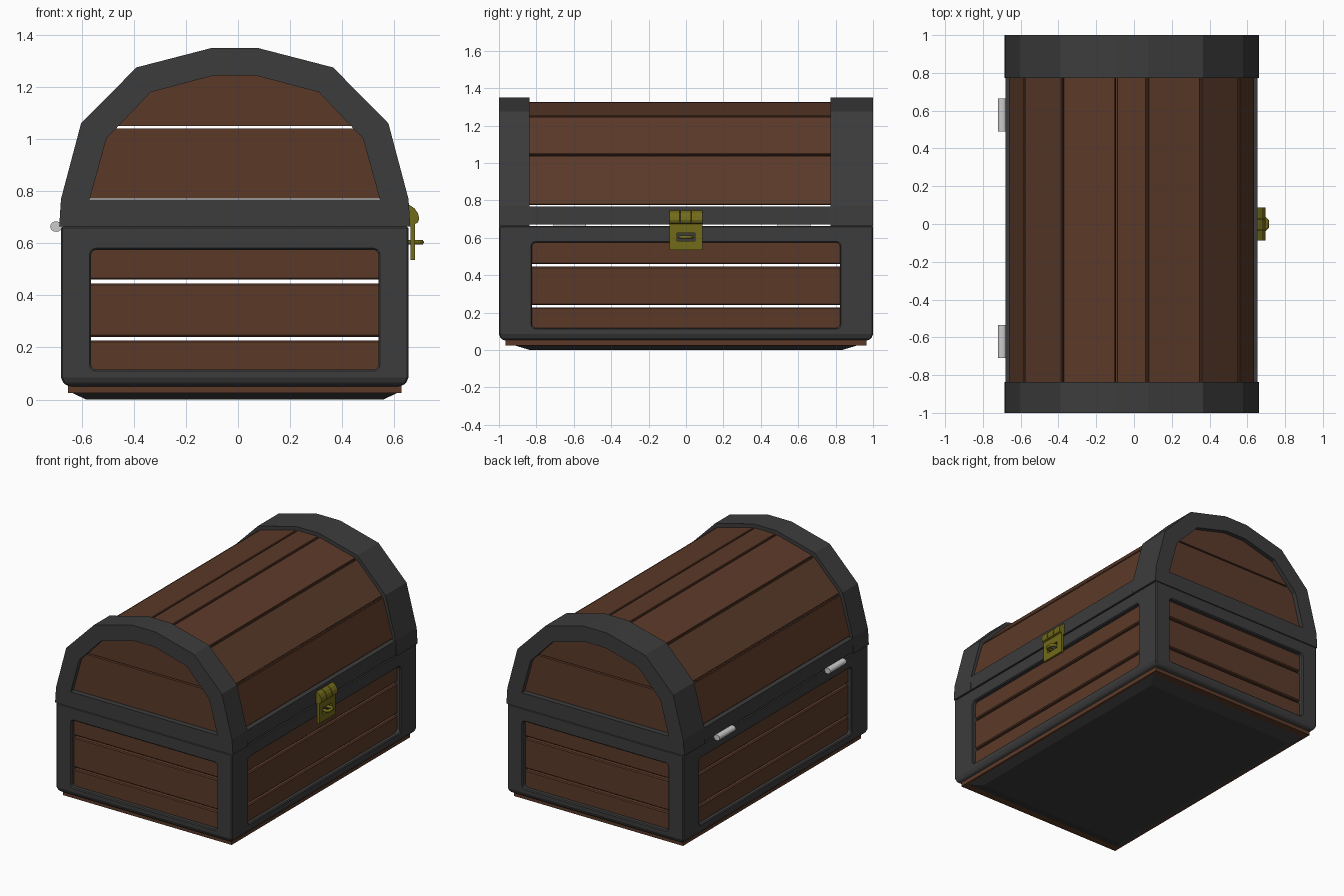
import bpy, bmesh, math
from mathutils import Vector

if "Cube" in bpy.data.objects:
    bpy.data.objects.remove(bpy.data.objects["Cube"])

CX = -0.0125          # chest body centre in x


def material(name, rgb):
    m = bpy.data.materials.new(name)
    m.diffuse_color = (*rgb, 1)
    m.use_nodes = True
    m.node_tree.nodes["Principled BSDF"].inputs["Base Color"].default_value = m.diffuse_color
    return m


IRON = material("dark_iron", (0.045, 0.045, 0.045))
WOOD = material("brown_wood", (0.105, 0.042, 0.022))
BRASS = material("brass", (0.17, 0.145, 0.01))


def finish(name, bm, mat):
    bmesh.ops.recalc_face_normals(bm, faces=bm.faces)
    me = bpy.data.meshes.new(name)
    bm.to_mesh(me)
    bm.free()
    ob = bpy.data.objects.new(name, me)
    bpy.context.collection.objects.link(ob)
    if mat:
        me.materials.append(mat)
    return ob


def box(name, x, y, z, mat=None, bevel=0, pick=None, segments=1):
    """Box from ranges; pick chooses which edges get the bevel."""
    bm = bmesh.new()
    bmesh.ops.create_cube(bm, size=1)
    for v in bm.verts:
        v.co = Vector([(a + b) / 2 + c * (b - a) for c, (a, b) in zip(v.co, (x, y, z))])
    if bevel:
        edges = [e for e in bm.edges if pick is None or pick(*(v.co for v in e.verts))]
        bmesh.ops.bevel(bm, geom=edges, offset=bevel, segments=segments, profile=0.5, affect='EDGES')
    return finish(name, bm, mat)


def prism(name, pts, y0, y1, mat):
    """Extrude an (x, z) outline from y0 to y1."""
    bm = bmesh.new()
    f = bm.faces.new([bm.verts.new((px, y0, pz)) for px, pz in pts])
    ext = bmesh.ops.extrude_face_region(bm, geom=[f])
    bmesh.ops.translate(bm, vec=(0, y1 - y0, 0),
                        verts=[g for g in ext['geom'] if isinstance(g, bmesh.types.BMVert)])
    return finish(name, bm, mat)


def apply_all(ob):
    bpy.context.view_layer.objects.active = ob
    for m in list(ob.modifiers):
        bpy.ops.object.modifier_apply(modifier=m.name)


def cut(ob, cutter):
    m = ob.modifiers.new("cut", 'BOOLEAN')
    m.operation, m.solver, m.object = 'DIFFERENCE', 'EXACT', cutter
    apply_all(ob)
    bpy.data.objects.remove(cutter)


def soften(ob, width):
    m = ob.modifiers.new("bevel", 'BEVEL')
    m.width, m.segments, m.limit_method = width, 1, 'ANGLE'
    apply_all(ob)


def span(half):
    return (CX - half, CX + half)


# --- base frame: hollow iron shell with four windows
frame = box("base_frame", span(0.667), (-1, 1), (0.05, 0.664), IRON, 0.035,
            lambda a, b: a.z < 0.06 and b.z < 0.06, 2)
cut(frame, box("inner", span(0.585), (-0.915, 0.915), (-0.2, 0.9)))
cut(frame, box("window_y", span(0.552), (-1.5, 1.5), (0.115, 0.575), None, 0.018,
               lambda a, b: abs(a.y - b.y) > 1, 2))
cut(frame, box("window_x", (-1.5, 1.5), (-0.823, 0.823), (0.118, 0.575), None, 0.018,
               lambda a, b: abs(a.x - b.x) > 1, 2))
soften(frame, 0.006)

# --- base planks behind the windows, with open gaps
for i, z in enumerate([(0.07, 0.227), (0.241, 0.446), (0.46, 0.62)]):
    for s, side in ((1, "a"), (-1, "b")):
        xs = sorted((CX + s * 0.575, CX + s * 0.64))
        box(f"side_plank_{side}{i}", xs, (-0.96, 0.96), z, WOOD, 0.006)
        ys = sorted((s * 0.91, s * 0.97))
        box(f"end_plank_{side}{i}", span(0.62), ys, z, WOOD, 0.006)

# --- floor and bottom plate
box("floor_board", span(0.64), (-0.965, 0.965), (0.025, 0.07), WOOD)
bottom = box("bottom_plate", span(0.625), (-0.92, 0.92), (0, 0.026), IRON)
for v in bottom.data.vertices:
    if v.co.z < 0.01:
        v.co.x = CX + (v.co.x - CX) * 0.912
        v.co.y *= 0.905


# --- lid profiles, half outlines mirrored about the chest centre
def arch(half):
    return [(CX - a, b) for a, b in half] + [(CX + a, b) for a, b in reversed(half)]


outer = arch([(0.667, 0.77), (0.59, 1.06), (0.3775, 1.275), (0.0875, 1.35)])
inner = arch([(0.5575, 0.766), (0.4925, 1.002), (0.3225, 1.18), (0.0775, 1.245)])
plank_out = arch([(0.648, 0.772), (0.57, 1.045), (0.367, 1.252), (0.083, 1.325)])
plank_in = arch([(0.595, 0.772), (0.53, 1.022), (0.342, 1.21), (0.078, 1.28)])

# --- iron arches with their lower bars
for name, y0, y1 in (("front", -1, -0.836), ("back", 0.772, 1)):
    foot_l, foot_r = (CX - 0.674, 0.664), (CX + 0.674, 0.664)
    band = [foot_l] + outer + [foot_r, (CX + 0.5575, 0.664)] + inner[::-1] + [(CX - 0.5575, 0.664)]
    prism(f"{name}_lid_arch", band, y0, y1, IRON)
    s = -1 if y0 < 0 else 1
    box(f"{name}_lid_bar", span(0.5575), sorted((s, s * 0.915)), (0.664, 0.768), IRON)

# --- iron rails along the lid sides
for s, side in ((1, "right"), (-1, "left")):
    box(f"{side}_lid_rail", sorted((CX + s * 0.585, CX + s * 0.667)), (-0.84, 0.78), (0.67, 0.768), IRON)

# --- curved lid planks, one per flat of the arch, with thin gaps
for i in range(7):
    def part(pts, t):
        a, b = Vector(pts[i]), Vector(pts[i + 1])
        d = (b - a).normalized() * 0.005
        return tuple(a + d) if t == 0 else tuple(b - d)
    p = prism(f"lid_plank_{i}", [part(plank_out, 0), part(plank_out, 1),
                                 part(plank_in, 1), part(plank_in, 0)], -0.955, 0.955, WOOD)
    soften(p, 0.004)

# --- lid end planks, split in two
lo = [(CX - 0.61, 0.772), (CX - 0.545, 1.04), (CX + 0.545, 1.04), (CX + 0.61, 0.772)]
hi = [(CX - 0.54, 1.05)] + plank_in[2:6] + [(CX + 0.54, 1.05)]
for y0, name in ((-0.97, "front"), (0.91, "back")):
    prism(f"{name}_lid_end_low", lo, y0, y0 + 0.06, WOOD)
    prism(f"{name}_lid_end_high", hi, y0, y0 + 0.06, WOOD)

# --- brass hasp: three knuckles, slotted plate and staple
knuckle = [(0.645, 0.748), (0.66, 0.746), (0.678, 0.734), (0.691, 0.715),
           (0.696, 0.695), (0.69, 0.679), (0.67, 0.67), (0.645, 0.67)]
for i, (y0, y1) in enumerate([(-0.088, -0.034), (-0.03, 0.026), (0.03, 0.088)]):
    prism(f"hasp_knuckle_{i}", knuckle, y0, y1, BRASS)
plate = box("hasp_plate", (0.662, 0.679), (-0.088, 0.088), (0.535, 0.675), BRASS)
cut(plate, box("slot", (0.6, 0.8), (-0.047, 0.047), (0.582, 0.627)))

cu = bpy.data.curves.new("staple", 'CURVE')
cu.dimensions, cu.bevel_depth, cu.bevel_resolution, cu.use_fill_caps = '3D', 0.011, 1, True
sp = cu.splines.new('POLY')
path = [(0.645, -0.03), (0.69, -0.03), (0.704, -0.016), (0.704, 0.016), (0.69, 0.03), (0.645, 0.03)]
sp.points.add(len(path) - 1)
for q, (px, py) in zip(sp.points, path):
    q.co = (px, py, 0.604, 1)
cu.materials.append(BRASS)
bpy.context.collection.objects.link(bpy.data.objects.new("hasp_staple", cu))

# --- grey hinge barrels at the back of the lid
for i, yc in enumerate((0.577, -0.622)):
    bpy.ops.mesh.primitive_cylinder_add(vertices=16, radius=0.02, depth=0.175,
                                        location=(-0.698, yc, 0.664), rotation=(math.pi / 2, 0, 0))
    hinge = bpy.context.object
    hinge.name = f"hinge_barrel_{i}"
    hinge.scale.x = 1.15
    bpy.ops.object.shade_smooth_by_angle()
